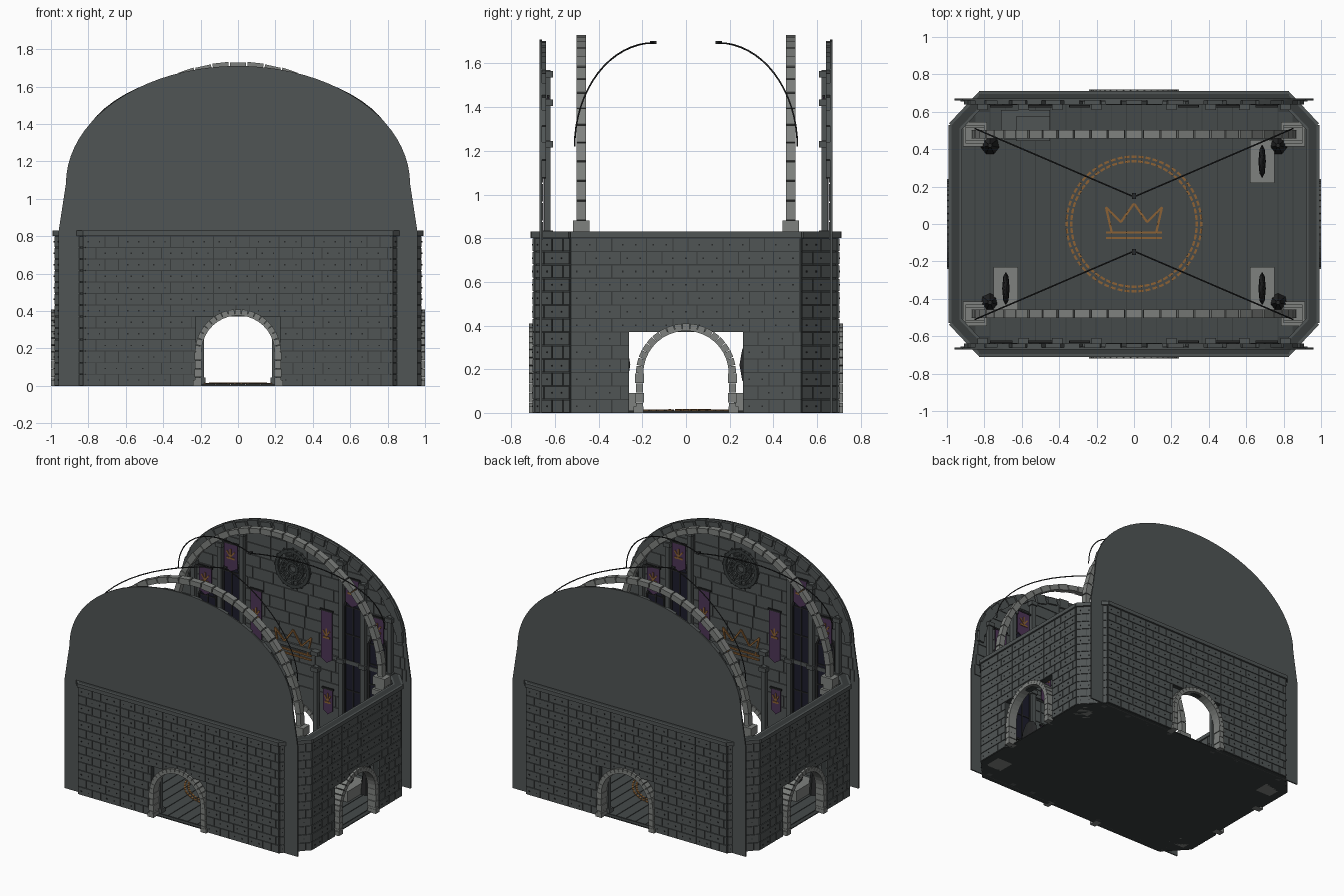
import bpy, bmesh
from math import pi, sin, cos, sqrt, atan2, hypot
from mathutils import Matrix, Vector

cube = bpy.data.objects.get("Cube")
if cube:
    bpy.data.objects.remove(cube)


def material(name, rgb):
    m = bpy.data.materials.new(name)
    m.use_nodes = True
    m.diffuse_color = (*rgb, 1)
    m.node_tree.nodes["Principled BSDF"].inputs["Base Color"].default_value = (*rgb, 1)
    return m


WALL = material("wall stone", (.08, .09, .09))
MORTAR = material("dark mortar", (.04, .046, .046))
FLOOR = material("floor slate", (.06, .068, .068))
TRIM = material("pale trim stone", (.21, .22, .21))
IRON = material("black iron", (.02, .021, .022))
GOLD = material("old bronze", (.26, .12, .035))
PURPLE = material("purple cloth", (.075, .035, .095))
GLASS = material("night glass", (.012, .012, .025))

I = Matrix.Identity(4)
HALF = Matrix.Rotation(pi, 4, 'Z')
ENDS = (HALF, I)          # decorated inner end walls, authored on +y


def box(bm, M, loc, size, spin=None):
    m = M @ Matrix.Translation(loc)
    if spin:
        m = m @ spin
    bmesh.ops.create_cube(bm, size=1, matrix=m @ Matrix.Diagonal((*size, 1)))


def prism(bm, M, pts, y0, y1):
    """Extrude an x-z outline from y0 to y1."""
    a = [bm.verts.new(M @ Vector((x, y0, z))) for x, z in pts]
    b = [bm.verts.new(M @ Vector((x, y1, z))) for x, z in pts]
    bm.faces.new(a)
    bm.faces.new(b[::-1])
    for i in range(len(pts)):
        j = (i + 1) % len(pts)
        bm.faces.new((a[j], a[i], b[i], b[j]))


def bar(bm, M, p, q, y, w, d):
    """Flat strip between two x-z points."""
    dx, dz = q[0] - p[0], q[1] - p[1]
    box(bm, M, ((p[0] + q[0]) / 2, y, (p[1] + q[1]) / 2), (hypot(dx, dz), d, w),
        Matrix.Rotation(-atan2(dz, dx), 4, 'Y'))


def finish(name, bm, mat):
    bmesh.ops.recalc_face_normals(bm, faces=bm.faces[:])
    me = bpy.data.meshes.new(name)
    bm.to_mesh(me)
    bm.free()
    me.materials.append(mat)
    ob = bpy.data.objects.new(name, me)
    bpy.context.collection.objects.link(ob)
    return ob


def half_width(z):
    """Half width of the vaulted end wall at a height."""
    if z < .82:
        return .96
    if z < 1.08:
        return .96 - .04 * (z - .82) / .26
    return .92 * sqrt(max(0, 1 - ((z - 1.08) / .63) ** 2))


# Floor: cut-corner slab with planks
bm = bmesh.new()
oct_pts = [(sx * x, sy * y) for sx, sy, c in ((1, -1, 0), (1, 1, 1), (-1, 1, 0), (-1, -1, 1))
           for x, y in (((.8, .68), (.96, .52)) if not c else ((.96, .52), (.8, .68)))]
face = bm.faces.new([bm.verts.new((x, y, 0)) for x, y in oct_pts])
ext = bmesh.ops.extrude_face_region(bm, geom=[face])
bmesh.ops.translate(bm, verts=[v for v in ext["geom"] if isinstance(v, bmesh.types.BMVert)], vec=(0, 0, .006))
finish("floor_slab", bm, MORTAR)
bm = bmesh.new()
for i in range(-11, 12):
    x = i * .081
    length = min(.65, .65 - (abs(x) - .76))
    box(bm, I, (x, 0, .008), (.076, 2 * length, .006))
finish("floor_planks", bm, FLOOR)

# Perimeter walls: backing, block cladding, studs, coping
ROW = .37 / 6
chamfer = atan2(.17, .16)
walls = [((0, -.7), 0, .83, .225, (0,)), ((.98, 0), pi / 2, .53, .26, (0, 1)),
         ((.9, -.615), chamfer, .117, 0, (0, 1)), ((-.9, -.615), -chamfer, .117, 0, (0, 1))]
backing, blocks, studs, coping = (bmesh.new() for _ in range(4))
for turn in (I, HALF):
    for (ox, oy), ang, half, hole, sides in walls:
        M = turn @ Matrix.Translation((ox, oy, 0)) @ Matrix.Rotation(ang, 4, 'Z')
        thick = .04 if len(sides) == 1 else .05
        mid = thick / 2
        box(backing, M, (0, mid, .6), (2 * half, thick - .008, .46))
        for s in (-1, 1):
            box(backing, M, (s * (half + hole) / 2, mid, .185), (half - hole, thick - .008, .37))
        box(coping, M, (0, .024, .816), (2 * half, .072, .028))
        for row in range(13):
            lo = hole if row < 6 else 0
            spans = [(-half, -lo), (lo, half)] if lo else [(-half, half)]
            for a, b in spans:
                u, k = a, row % 2
                while u < b - .01:
                    e = min(b, u + (.12, .07, .16)[k % 3])
                    for side in sides:
                        y = thick - .002 if side else .002
                        c = ((u + e) / 2, y, (row + .5) * ROW)
                        box(blocks, M, c, (e - u - .005, .008, ROW - .005))
                        if not side and e - u > .1:
                            for d in (-.03, .03):
                                box(studs, M, (c[0] + d, -.003, c[2]), (.007, .005, .007))
                    u, k = e, k + 1
finish("wall_backing", backing, MORTAR)
finish("wall_blocks", blocks, WALL)
finish("wall_studs", studs, IRON)
finish("wall_coping", coping, WALL)

# Arched doorway surrounds on all four sides
bm = bmesh.new()
for turn in (I, HALF):
    for (ox, oy), ang, *_ in walls[:2]:
        M = turn @ Matrix.Translation((ox, oy, 0)) @ Matrix.Rotation(ang, 4, 'Z')
        for i in range(19):
            a = (i + .5) * pi / 19
            box(bm, M, (.212 * cos(a), .015, .18 + .212 * sin(a)), (.034, .068, .033),
                Matrix.Rotation(-a, 4, 'Y'))
        for s in (-1, 1):
            for i in range(4):
                box(bm, M, (s * .213, .015, .024 + i * .045), (.034 + .006 * (i % 2), .068, .042))
            box(bm, M, (s * .217, .015, .015), (.046, .07, .03))
finish("door_arches", bm, TRIM)

# Tall vaulted end panels with arched door notch
side = [(.96, 0), (.96, .82)] + [(.92 * cos(t * pi / 40), 1.08 + .63 * sin(t * pi / 40)) for t in range(21)]
door = [(-.205, 0)] + [(-.205 * cos(t * pi / 18), .18 + .205 * sin(t * pi / 18)) for t in range(19)] + [(.205, 0)]
outline = side + [(-x, z) for x, z in side[-2::-1]] + door
bm = bmesh.new()
for M in ENDS:
    prism(bm, M, outline, .66, .67)
finish("end_panels", bm, WALL)

# Inner stone courses and rim stones
bm, rim = bmesh.new(), bmesh.new()
for M in ENDS:
    for row in range(19):
        z0, z1 = .01 + row * .087, .092 + row * .087
        w = half_width(z1) - .02
        if row < 9:
            w = .82
        u, k = -w, row
        while u < w - .02:
            e = min(w, u + (.2, .13, .17)[k % 3])
            if z0 > .4 or e < -.2 or u > .2:
                box(bm, M, ((u + e) / 2, .657, (z0 + z1) / 2), (e - u - .006, .006, z1 - z0))
            u, k = e, k + 1
    for i in range(25):
        a = (i + .5) * pi / 25
        box(rim, M, (.88 * cos(a), .65, 1.08 + .59 * sin(a)), (.05 + .02 * (i % 2), .02, .085),
            Matrix.Rotation(-atan2(sin(a) / .59, cos(a) / .88), 4, 'Y'))
finish("inner_courses", bm, WALL)
finish("rim_stones", rim, WALL)

# Pilasters, lancet windows, banners, rosette and crown on the inner end walls
pil, glass, lead, cloth, gold, rose = (bmesh.new() for _ in range(6))


def crown(M, z, y):
    pts = [(-.12, -.04), (-.15, .09), (-.07, .01), (0, .11), (.07, .01), (.15, .09), (.12, -.04)]
    for p, q in zip(pts, pts[1:]):
        bar(gold, M, (p[0], p[1] + z), (q[0], q[1] + z), y, .012, .008)
    for h in (-.045, -.075):
        bar(gold, M, (-.15, z + h), (.15, z + h), y, .012, .008)


def banner(M, x, z, w, h):
    prism(cloth, M, [(x - w / 2, z + h / 2), (x + w / 2, z + h / 2), (x + w / 2, z - h / 2),
                     (x, z - h / 2 - .03), (x - w / 2, z - h / 2)], .628, .634)
    bar(lead, M, (x - w * .6, z + h / 2), (x + w * .6, z + h / 2), .63, .012, .012)
    for p in ((-.3, .05), (0, .08), (.3, .05)):
        bar(gold, M, (x, z - .01), (x + p[0] * w, z + p[1] * .6), .626, .01, .004)
    bar(gold, M, (x - .3 * w, z - .02), (x + .3 * w, z - .02), .626, .014, .004)


for M in ENDS:
    for s in (-1, 1):
        for x, top in ((.2, .72), (.41, 1.57), (.59, 1.44), (.81, 1.25)):
            box(pil, M, (s * x, .635, top / 2), (.035, .03, top))
            for z in (.03, .82, top - .02):
                box(pil, M, (s * x, .632, z), (.055, .045, .03))
        for x, z0, z1 in ((.5, .4, 1.33), (.7, .4, 1.1)):
            arch = [(s * x - .07, z0), (s * x - .07, z1 - .1), (s * x - .04, z1 - .03), (s * x, z1),
                    (s * x + .04, z1 - .03), (s * x + .07, z1 - .1), (s * x + .07, z0)]
            prism(glass, M, arch, .645, .652)
            bar(lead, M, (s * x, z0), (s * x, z1), .643, .008, .006)
            for p, q in zip(arch, arch[1:] + arch[:1]):
                bar(lead, M, p, q, .643, .014, .012)
            for i in range(1, 5):
                z = z0 + (z1 - z0 - .1) * i / 4
                bar(lead, M, (s * x - .07, z), (s * x + .07, z), .643, .008, .006)
        for args in ((.5, 1.36, .11, .18), (.71, 1.13, .1, .18), (.29, .98, .09, .36), (.3, .5, .08, .16)):
            banner(M, s * args[0], *args[1:])
    for r, w in ((.13, .025), (.085, .014), (.04, .02)):
        for i in range(24):
            a, b = i * pi / 12, (i + 1) * pi / 12
            bar(rose, M, (r * cos(a), 1.39 + r * sin(a)), (r * cos(b), 1.39 + r * sin(b)), .645, w, .02)
    for i in range(12):
        a = i * pi / 6
        bar(rose, M, (.04 * cos(a), 1.39 + .04 * sin(a)), (.15 * cos(a), 1.39 + .15 * sin(a)), .645, .012, .016)
    crown(M, .82, .648)

# Floor emblem: crown inside a dashed double ring
crown(Matrix.Rotation(-pi / 2, 4, 'X'), 0, -.013)
for r in (.335, .36):
    for i in range(60):
        a = i * pi / 30
        box(gold, I, (r * cos(a), r * sin(a), .012), (.012, .026, .006), Matrix.Rotation(a, 4, 'Z'))
for name, mesh, mat in (("pilasters", pil, WALL), ("window_glass", glass, GLASS), ("window_leading", lead, IRON),
                        ("banners", cloth, PURPLE), ("bronze_emblems", gold, GOLD), ("rosettes", rose, MORTAR)):
    finish(name, mesh, mat)

# Vault ribs on piers
ribs, piers = bmesh.new(), bmesh.new()
for y in (-.48, .48):
    for i in range(29):
        a = (i + .5) * pi / 29
        box(ribs, I, (.85 * cos(a), y, .88 + .83 * sin(a)), (.038 + .006 * (i % 2), .045, .085),
            Matrix.Rotation(-a, 4, 'Y'))
    for x in (-.85, .85):
        box(piers, I, (x, y, .41), (.075, .06, .82))
        for z, w, h in ((.04, .13, .08), (.1, .1, .04), (.77, .1, .04), (.85, .1, .06)):
            box(piers, I, (x, y, z), (w, min(w, .075) if z > .8 else w, h))
finish("vault_ribs", ribs, TRIM)
finish("rib_piers", piers, TRIM)

# Thin arched iron struts toward the middle
knobs = bmesh.new()
for sx in (-1, 1):
    for sy in (-1, 1):
        cu = bpy.data.curves.new("iron_strut", 'CURVE')
        cu.dimensions = '3D'
        cu.bevel_depth = .004
        cu.bevel_resolution = 1
        sp = cu.splines.new('POLY')
        sp.points.add(16)
        for i, p in enumerate(sp.points):
            t = i / 16 * pi / 2
            p.co = (sx * .85 * cos(t), sy * (.145 + .365 * cos(t)), 1.22 + .475 * sin(t), 1)
        cu.materials.append(IRON)
        bpy.context.collection.objects.link(bpy.data.objects.new("iron_strut", cu))
        box(knobs, I, (0, sy * .15, 1.696), (.02, .03, .014))
finish("strut_ends", knobs, IRON)

# Plinths with slender dark statues, and the stepped altar
plinth, statue = bmesh.new(), bmesh.new()
for x, y in ((.685, .335), (.685, -.345), (-.685, -.345)):
    box(plinth, I, (x, y, .05), (.13, .23, .08))
    shape = Matrix.Translation((x, y, .22)) @ Matrix.Diagonal((.02, .09, .14, 1))
    bmesh.ops.create_uvsphere(statue, u_segments=8, v_segments=6, radius=1, matrix=shape)
for sx in (-1, 1):
    for sy in (-1, 1):
        bmesh.ops.create_cone(statue, cap_ends=True, segments=7, radius1=.05, radius2=.012, depth=.3,
                              matrix=Matrix.Translation((sx * .77, sy * .42, .16)))
finish("statue_plinths", plinth, TRIM)
finish("statues", statue, IRON)
bm = bmesh.new()
box(bm, I, (-.58, .53, .05), (.26, .16, .08))
box(bm, I, (-.54, .51, .13), (.18, .13, .1))
finish("altar", bm, WALL)
